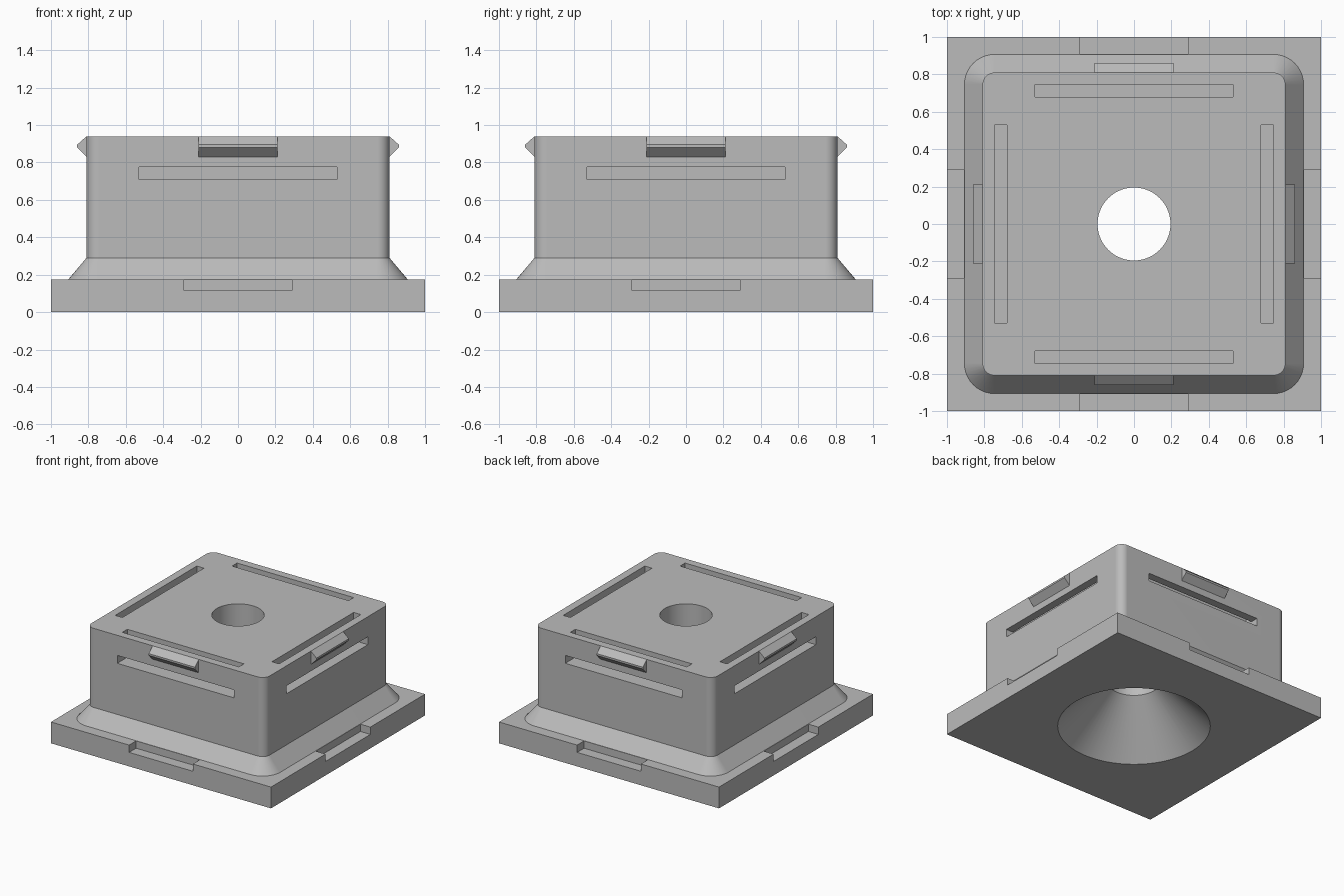
import bpy, bmesh, math
from mathutils import Matrix

cube = bpy.data.objects.get("Cube")
if cube:
    bpy.data.objects.remove(cube, do_unlink=True)

grey = bpy.data.materials.new("light grey")
grey.use_nodes = True
COLOUR = (0.5, 0.5, 0.5, 1)
grey.diffuse_color = COLOUR
grey.node_tree.nodes["Principled BSDF"].inputs["Base Color"].default_value = COLOUR


def loft(name, rings):
    """Closed solid from a stack of matching point rings."""
    bm = bmesh.new()
    loops = [[bm.verts.new(p) for p in ring] for ring in rings]
    n = len(loops[0])
    for a, b in zip(loops, loops[1:]):
        for i in range(n):
            j = (i + 1) % n
            bm.faces.new((a[i], a[j], b[j], b[i]))
    bm.faces.new(loops[0][::-1])
    bm.faces.new(loops[-1])
    bmesh.ops.recalc_face_normals(bm, faces=bm.faces)
    mesh = bpy.data.meshes.new(name)
    bm.to_mesh(mesh)
    bm.free()
    obj = bpy.data.objects.new(name, mesh)
    bpy.context.collection.objects.link(obj)
    mesh.materials.append(grey)
    return obj


def circle(r, z, n=72):
    return [(r * math.cos(math.tau * i / n), r * math.sin(math.tau * i / n), z) for i in range(n)]


def rounded_square(half, z, core=0.745, steps=10):
    pts = []
    for q in range(4):
        cx = core if q in (0, 3) else -core
        cy = core if q < 2 else -core
        for s in range(steps + 1):
            a = (q + s / steps) * math.pi / 2
            pts.append((cx + (half - core) * math.cos(a), cy + (half - core) * math.sin(a), z))
    return pts


def bar(name, half_width, profile, quarter):
    """Extrude an (outward, z) profile along one of the four sides."""
    obj = loft(name, [[(x, -d, z) for d, z in profile] for x in (-half_width, half_width)])
    obj.data.transform(Matrix.Rotation(quarter * math.pi / 2, 4, "Z"))
    return obj


def rect(d0, d1, z0, z1):
    return [(d0, z0), (d1, z0), (d1, z1), (d0, z1)]


def combine(target, tool, operation):
    mod = target.modifiers.new(operation.lower(), "BOOLEAN")
    mod.operation = operation
    mod.solver = "EXACT"
    mod.object = tool
    bpy.context.view_layer.objects.active = target
    bpy.ops.object.modifier_apply(modifier=mod.name)
    bpy.data.objects.remove(tool, do_unlink=True)


# Square base plate, joined to the flared housing
housing = bar("housing", 1, rect(-1, 1, 0, 0.175), 0)
combine(housing, loft("tower", [rounded_square(h, z) for h, z in
        ((0.907, 0.1), (0.907, 0.175), (0.81, 0.29), (0.81, 0.94))]), "UNION")

# Conical mouth below, narrowing to a straight bore
combine(housing, loft("bore", [circle(r, z) for r, z in
        ((0.585, -0.01), (0.195, 0.38), (0.195, 1.0))]), "DIFFERENCE")

for k in range(4):
    # L-shaped strap channel running from the wall to the top
    channel = [(0.68, 0.71), (0.9, 0.71), (0.9, 0.775), (0.745, 0.775), (0.745, 1.0), (0.68, 1.0)]
    combine(housing, bar("channel", 0.53, channel, k), "DIFFERENCE")
    # Pry notch in the rim of the base
    combine(housing, bar("notch", 0.29, rect(0.91, 1.1, 0.115, 0.25), k), "DIFFERENCE")

# Snap catches near the top of each wall
for k, side in enumerate(("front", "left", "back", "right")):
    catch = [(0.80, 0.83), (0.81, 0.83), (0.86, 0.88), (0.86, 0.895), (0.81, 0.94), (0.80, 0.94)]
    bar(side + "_catch", 0.21, catch, k)

# Smooth rounded corners and bore, crisp edges elsewhere
bpy.ops.object.select_all(action="DESELECT")
housing.select_set(True)
bpy.context.view_layer.objects.active = housing
bpy.ops.object.shade_smooth_by_angle(angle=math.radians(30))
weighted = housing.modifiers.new("weighted normals", "WEIGHTED_NORMAL")
weighted.keep_sharp = True
